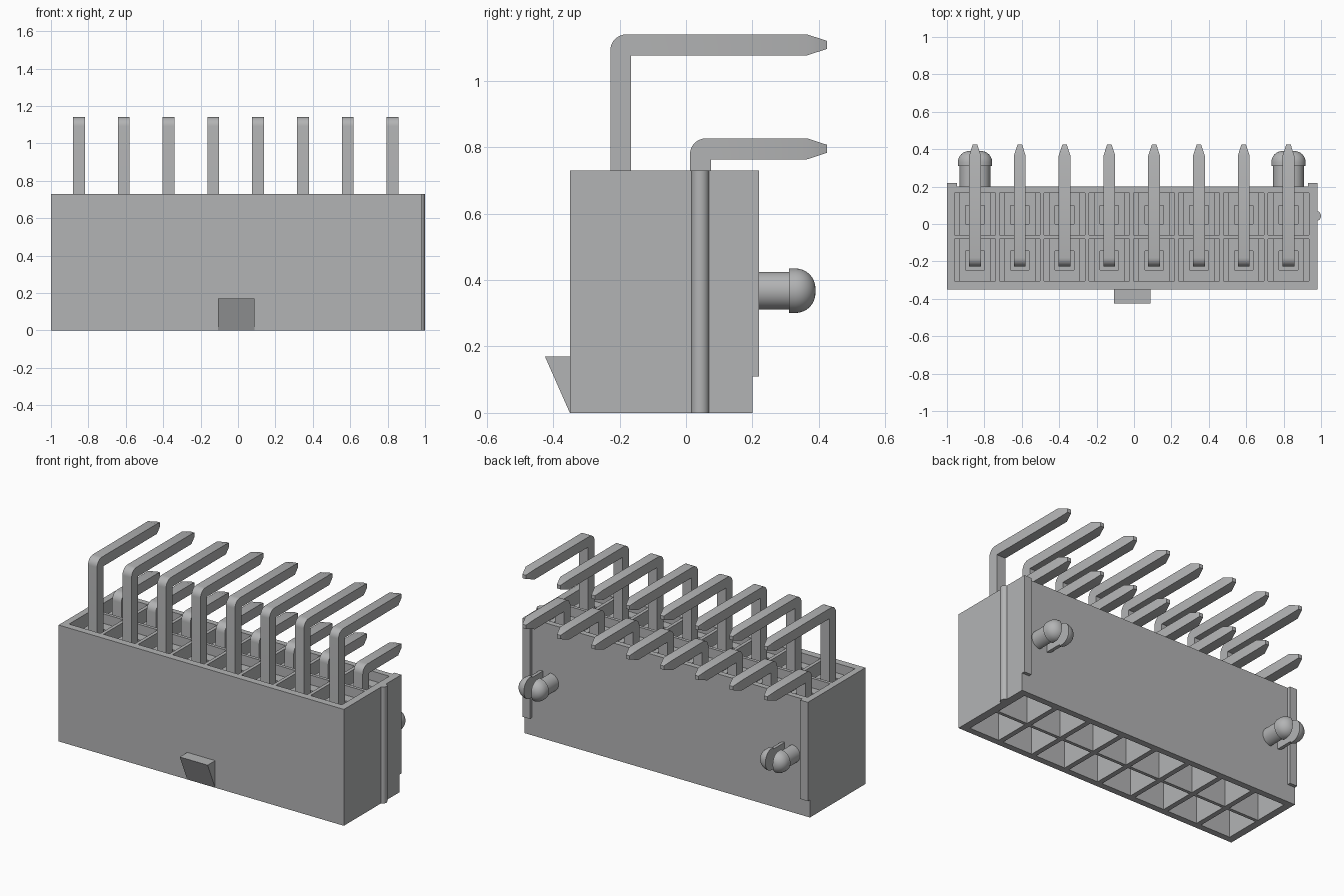
import bpy, bmesh, math
from mathutils import Matrix, Vector

if "Cube" in bpy.data.objects:
    bpy.data.objects.remove(bpy.data.objects["Cube"])

GREY = (0.45, 0.455, 0.46, 1)
mat = bpy.data.materials.new("light grey")
mat.use_nodes = True
mat.diffuse_color = GREY
mat.node_tree.nodes["Principled BSDF"].inputs["Base Color"].default_value = GREY

COLUMNS = [-0.85 + 0.2394 * i for i in range(8)]
ROWS = [(-0.305, -0.08), (-0.06, 0.165)]      # cell extents in y
PIN = 0.063                                   # pin thickness


def finish(name, bm, smooth=False):
    bmesh.ops.recalc_face_normals(bm, faces=bm.faces[:])
    me = bpy.data.meshes.new(name)
    bm.to_mesh(me)
    bm.free()
    me.materials.append(mat)
    ob = bpy.data.objects.new(name, me)
    bpy.context.collection.objects.link(ob)
    if smooth:
        bpy.ops.object.select_all(action='DESELECT')
        ob.select_set(True)
        bpy.context.view_layer.objects.active = ob
        bpy.ops.object.shade_smooth_by_angle(angle=math.radians(35))
    return ob


def add_box(bm, x, y, z):
    size = Vector((x[1] - x[0], y[1] - y[0], z[1] - z[0]))
    mid = Vector((sum(x), sum(y), sum(z))) / 2
    bmesh.ops.create_cube(bm, size=1, matrix=Matrix.Translation(mid) @ Matrix.Diagonal((*size, 1)))


def boxes(name, items):
    bm = bmesh.new()
    for item in items:
        add_box(bm, *item)
    return finish(name, bm)


def prism(bm, outline, x0, x1):
    """Extrude a (y, z) outline from x0 to x1."""
    face = bm.faces.new([bm.verts.new((x0, y, z)) for y, z in outline])
    ext = bmesh.ops.extrude_face_region(bm, geom=[face])
    verts = [g for g in ext["geom"] if isinstance(g, bmesh.types.BMVert)]
    bmesh.ops.translate(bm, verts=verts, vec=(x1 - x0, 0, 0))


# Housing, cut in turn by cavities, top pockets, side slots and pin wells
housing = boxes("housing", [((-1, 0.98), (-0.35, 0.20), (0, 0.73))])
cavities, pockets, slots, wells = [], [], [], []
for cx in COLUMNS:
    for (y0, y1), py in zip(ROWS, (-0.195, 0.05)):
        cavities.append(((cx - 0.104, cx + 0.104), (y0 - 0.005, y1 - 0.005), (-0.1, 0.42)))
        pockets.append(((cx - 0.109, cx + 0.109), (y0, y1), (0.67, 0.9)))
        wells.append(((cx - 0.05, cx + 0.05), (py - 0.05, py + 0.05), (0.5, 0.8)))
        for s in (-1, 1):
            slots.append((sorted((cx + s * 0.083, cx + s * 0.109)), (y0, y1), (0.5, 0.9)))
for name, items in (("cavity_cutter", cavities), ("pocket_cutter", pockets),
                    ("slot_cutter", slots), ("well_cutter", wells)):
    cutter = boxes(name, items)
    cutter.hide_render = True
    mod = housing.modifiers.new(name, 'BOOLEAN')
    mod.operation, mod.solver, mod.object = 'DIFFERENCE', 'EXACT', cutter
    bpy.context.view_layer.objects.active = housing
    bpy.ops.object.modifier_apply(modifier=name)
    bpy.data.objects.remove(cutter)

# Back corner rails
boxes("left_rail", [((0.93, 0.98), (0.19, 0.22), (0.11, 0.73))])
boxes("right_rail", [((-1, -0.947), (0.19, 0.22), (0.11, 0.73))])

# Round key rib on the left side
bm = bmesh.new()
bmesh.ops.create_cone(bm, cap_ends=True, segments=32, radius1=0.027, radius2=0.027, depth=0.73,
                      matrix=Matrix.Translation((0.973, 0.043, 0.365)))
finish("key_rib", bm, True)

# Front latch wedge
bm = bmesh.new()
prism(bm, [(-0.345, 0), (-0.35, 0), (-0.425, 0.17), (-0.345, 0.17)], -0.107, 0.087)
finish("latch_wedge", bm)


def bent_pin(name, cx, y0, top, bottom=0.2):
    r = 0.048
    arc = [(y0 + r - r * math.cos(a), top - r + r * math.sin(a))
           for a in (math.pi / 2 * i / 8 for i in range(9))]
    outline = [(y0, bottom)] + arc + [(0.365, top), (0.365, top - PIN),
                                      (y0 + PIN, top - PIN), (y0 + PIN, bottom)]
    bm = bmesh.new()
    prism(bm, outline, cx - PIN / 2, cx + PIN / 2)
    # Tapered tip
    end = [f for f in bm.faces if all(v.co.y > 0.364 for v in f.verts)]
    tip = bmesh.ops.extrude_discrete_faces(bm, faces=end)["faces"][0]
    mid = tip.calc_center_median()
    for v in tip.verts:
        v.co = mid + (v.co - mid) * 0.38 + Vector((0, 0.06, 0))
    finish(name, bm, True)


for i, cx in enumerate(COLUMNS, 1):
    bent_pin(f"tall_pin_{i}", cx, -0.228, 1.14)
    bent_pin(f"short_pin_{i}", cx, 0.012, 0.827)


def peg_half(name, cx, side):
    """Half of a split mounting peg: shaft and domed head."""
    dome = [(0.007 + 0.06 * math.cos(a), 0.33 + 0.06 * math.sin(a))
            for a in (math.pi / 2 * i / 8 for i in range(9))]
    profile = [(0, 0.19), (0.057, 0.19), (0.057, 0.31), (0.067, 0.31)] + dome + [(0, 0.39)]
    bm = bmesh.new()
    verts = [bm.verts.new((0, y, r)) for r, y in profile]
    edges = [bm.edges.new(pair) for pair in zip(verts, verts[1:])]
    bmesh.ops.spin(bm, geom=verts + edges, cent=(0, 0, 0), axis=(0, 1, 0),
                   angle=math.pi, steps=20)
    bmesh.ops.remove_doubles(bm, verts=bm.verts[:], dist=1e-5)
    bmesh.ops.holes_fill(bm, edges=[e for e in bm.edges if e.is_boundary], sides=0)
    # Face the rounded side outwards, leaving a slit in the middle
    sign = 1 if sum(v.co.x for v in bm.verts) > 0 else -1
    for v in bm.verts:
        v.co = (cx + side * (0.025 + sign * v.co.x), v.co.y, v.co.z + 0.368)
    finish(name, bm, True)


for label, cx in (("left", 0.826), ("right", -0.85)):
    peg_half(f"{label}_peg_outer", cx, 1 if cx > 0 else -1)
    peg_half(f"{label}_peg_inner", cx, -1 if cx > 0 else 1)
